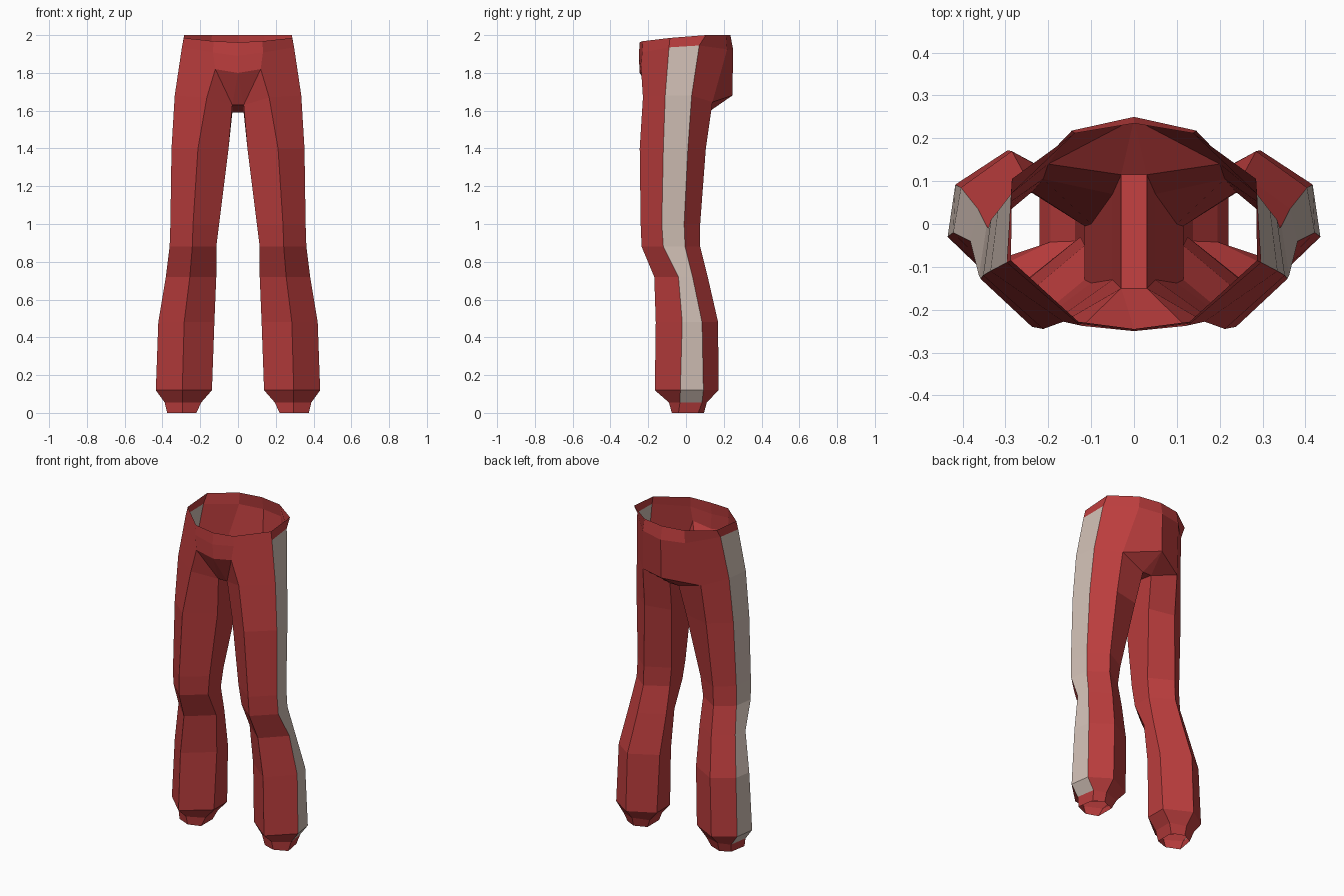
import bpy
import bmesh

if "Cube" in bpy.data.objects:
    bpy.data.objects.remove(bpy.data.objects["Cube"])


def material(name, rgb):
    m = bpy.data.materials.new(name)
    m.diffuse_color = (*rgb, 1)
    m.use_nodes = True
    m.node_tree.nodes["Principled BSDF"].inputs["Base Color"].default_value = m.diffuse_color
    return m


RED = material("red cloth", (0.50, 0.047, 0.047))
BEIGE = material("beige stripe", (0.62, 0.51, 0.45))


def half_part(name, faces):
    """Build the +x half from faces (corner points, material index) and mirror it."""
    bm = bmesh.new()
    for corners, mat in faces:
        f = bm.faces.new([bm.verts.new(c) for c in corners])
        f.material_index = mat
    bmesh.ops.remove_doubles(bm, verts=bm.verts, dist=0.0005)
    bmesh.ops.recalc_face_normals(bm, faces=bm.faces)
    # make sure the outermost face looks outward
    outer = max(bm.faces, key=lambda f: f.calc_center_median().x)
    outer.normal_update()
    if outer.normal.x < 0:
        bmesh.ops.reverse_faces(bm, faces=bm.faces)
    me = bpy.data.meshes.new(name)
    bm.to_mesh(me)
    bm.free()
    me.materials.append(RED)
    me.materials.append(BEIGE)
    ob = bpy.data.objects.new(name, me)
    bpy.context.collection.objects.link(ob)
    mod = ob.modifiers.new("mirror", 'MIRROR')
    mod.use_mirror_merge = True
    mod.merge_threshold = 0.001


def bridge(a, b, closed=False, stripe=None):
    """Quads between two rows of points; the quad numbered stripe is beige."""
    n = len(a)
    return [((a[i], a[(i + 1) % n], b[(i + 1) % n], b[i]), int(i == stripe))
            for i in range(n if closed else n - 1)]


def leg_ring(z, x_in, x_out, x_mid, y_f, y_of, y_ob, y_b, y_ib):
    """Six corners: front, outer front, outer back, back, inner back, inner front."""
    return [(x_mid, y_f, z), (x_out, y_of, z), (x_out - 0.018, y_ob, z),
            (x_mid, y_b, z), (x_in, y_ib, z), (x_in, y_of - 0.01, z)]


# Leg rings from thigh to ankle
leg = [leg_ring(*r) for r in (
    (1.40, 0.050, 0.352, 0.212, -0.245, -0.120, 0.010, 0.105, 0.070),
    (1.00, 0.100, 0.358, 0.238, -0.240, -0.128, -0.010, 0.075, 0.000),
    (0.88, 0.115, 0.362, 0.242, -0.235, -0.120, -0.005, 0.075, -0.005),
    (0.72, 0.115, 0.382, 0.255, -0.168, -0.040, 0.035, 0.115, 0.030),
    (0.48, 0.125, 0.422, 0.285, -0.160, -0.020, 0.085, 0.170, 0.080),
    (0.12, 0.138, 0.435, 0.295, -0.165, -0.030, 0.092, 0.172, 0.090))]
cuff = [leg[-1]] + [leg_ring(*r) for r in (
    (0.055, 0.195, 0.388, 0.295, -0.090, -0.032, 0.085, 0.110, 0.080),
    (0.000, 0.220, 0.375, 0.295, -0.075, -0.040, 0.065, 0.095, 0.065))]

# Hip and crotch corners
hip_f, hip_of, hip_ob = (0.165, -0.228, 1.67), (0.335, -0.11, 1.68), (0.318, 0.03, 1.68)
hip_b, hip_ib, hip_if = (0.2, 0.14, 1.645), (0.03, 0.115, 1.59), (0.03, -0.15, 1.63)
fly_c, fly_f, seat_c = (0, -0.245, 1.80), (0.12, -0.238, 1.82), (0, 0.245, 1.68)
crotch_f, crotch_b = (0, -0.15, 1.63), (0, 0.115, 1.59)

# Waistband rows: centre front, front, outer front, outer back, back, centre back
band_low = [(0, -0.25, 1.89), (0.132, -0.232, 1.908), (0.297, -0.09, 1.935),
            (0.287, 0.07, 1.945), (0.145, 0.218, 1.925), (0, 0.25, 1.92)]
band_top = [(0, -0.245, 1.962), (0.13, -0.228, 1.968), (0.287, -0.085, 1.985),
            (0.285, 0.105, 2.0), (0.138, 0.212, 2.0), (0, 0.235, 2.0)]

# Legs
faces = []
hip = [hip_f, hip_of, hip_ob, hip_b, hip_ib, hip_if]
for a, b in zip([hip] + leg, leg):
    faces += bridge(a, b, closed=True, stripe=1)
# Hips: front, side stripe, back
c, f, of, ob, b, cb = band_low
faces += [((c, f, fly_f, fly_c), 0),
          ((f, of, hip_of, hip_f, fly_f), 0),
          ((of, ob, hip_ob, hip_of), 1),
          ((ob, b, hip_b, hip_ob), 0),
          ((b, cb, seat_c, hip_b), 0)]
# Crotch: recess under the fly, strip between the legs, underside of the seat
faces += [((fly_c, fly_f, hip_if), 0), ((fly_f, hip_f, hip_if), 0),
          ((fly_c, hip_if, crotch_f), 0),
          ((crotch_f, hip_if, hip_ib, crotch_b), 0),
          ((seat_c, hip_b, hip_ib), 0), ((seat_c, hip_ib, crotch_b), 0)]
half_part("trouser_legs", faces)

# Waistband
half_part("waistband", bridge(band_low, band_top))

# Gathered ankle cuffs, the stripe ending on the upper row
half_part("ankle_cuffs", bridge(cuff[0], cuff[1], True, 1) + bridge(cuff[1], cuff[2], True))
